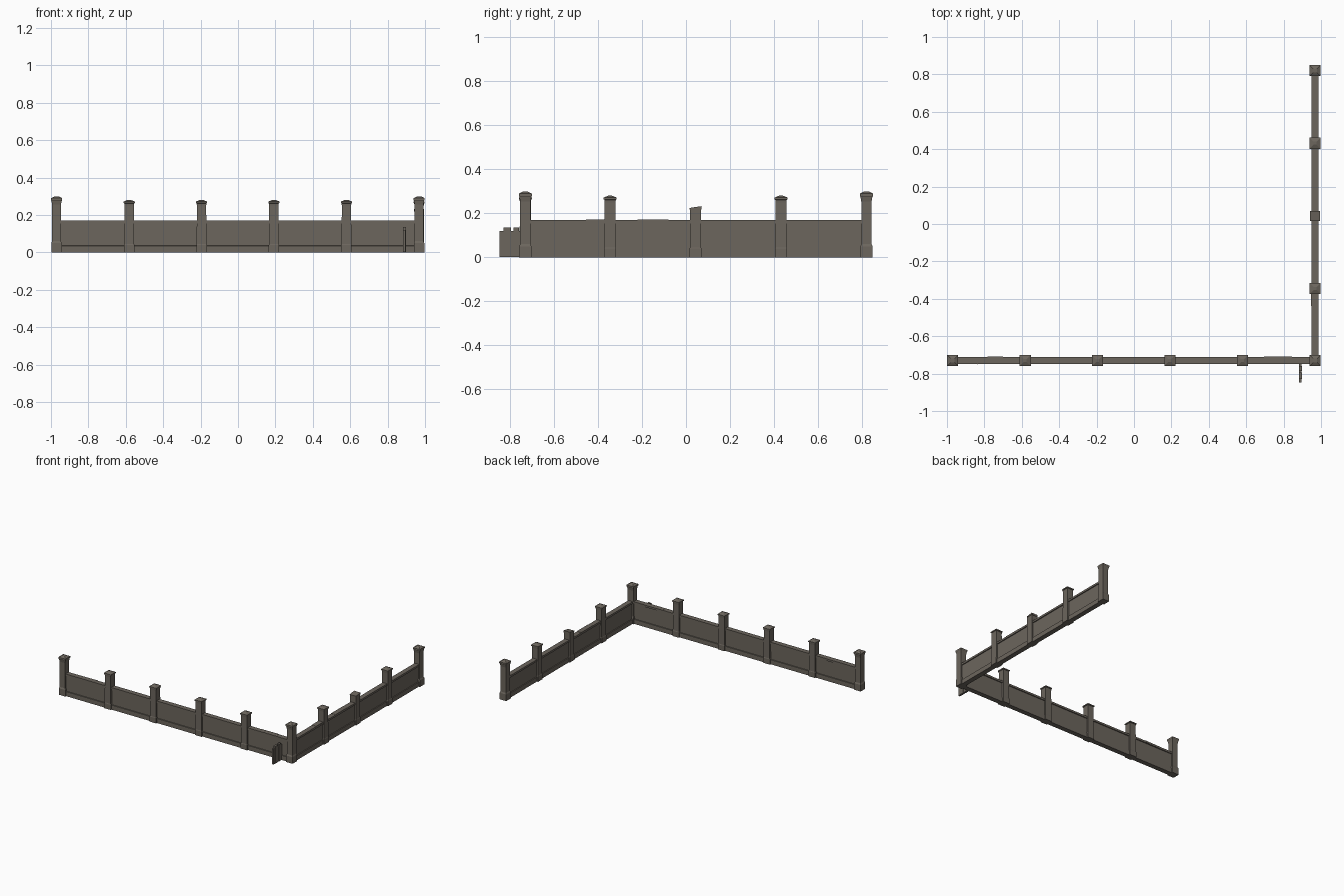
import bpy, bmesh, math
from mathutils import Matrix

if "Cube" in bpy.data.objects:
    bpy.data.objects.remove(bpy.data.objects["Cube"])

stone = bpy.data.materials.new("weathered_stone")
stone.diffuse_color = (0.15, 0.132, 0.11, 1)
stone.use_nodes = True
stone.node_tree.nodes["Principled BSDF"].inputs["Base Color"].default_value = stone.diffuse_color


def finish(name, bm):
    bmesh.ops.recalc_face_normals(bm, faces=bm.faces)
    me = bpy.data.meshes.new(name)
    bm.to_mesh(me)
    bm.free()
    me.materials.append(stone)
    ob = bpy.data.objects.new(name, me)
    bpy.context.collection.objects.link(ob)
    return ob


def box(name, x, y, z, sx, sy, sz, rot=0.0):
    """Box centred on x, y with its underside at z."""
    bm = bmesh.new()
    bmesh.ops.create_cube(bm, size=1, matrix=Matrix.Translation((x, y, z + sz / 2))
                          @ Matrix.Rotation(rot, 4, 'Z') @ Matrix.Diagonal((sx, sy, sz, 1)))
    return finish(name, bm)


def square_tower(name, x, y, rings, tilt=0.0):
    """Stack square rings (half width, height); tilt slopes the top ring."""
    bm = bmesh.new()
    prev = None
    for i, (h, z) in enumerate(rings):
        t = tilt if i == len(rings) - 1 else 0
        ring = [bm.verts.new((x + a * h, y + b * h, z + t * b))
                for a, b in ((-1, -1), (1, -1), (1, 1), (-1, 1))]
        if prev:
            for k in range(4):
                bm.faces.new((prev[k], prev[(k + 1) % 4], ring[(k + 1) % 4], ring[k]))
        else:
            bm.faces.new(ring[::-1])
        prev = ring
    bm.faces.new(prev)
    return finish(name, bm)


def wall(name, start, end):
    """Plinth, recessed panel and coping in one extruded profile."""
    half = [(0.019, 0), (0.019, 0.035), (0.013, 0.036), (0.013, 0.154),
            (0.019, 0.155), (0.019, 0.17)]
    prof = half + [(-a, z) for a, z in reversed(half)]
    dx, dy = end[0] - start[0], end[1] - start[1]
    n = math.hypot(dx, dy)
    bm = bmesh.new()
    f = bm.faces.new([bm.verts.new((start[0] - dy / n * a, start[1] + dx / n * a, z))
                      for a, z in prof])
    ext = bmesh.ops.extrude_face_region(bm, geom=[f], use_keep_orig=True)
    bmesh.ops.translate(bm, vec=(dx, dy, 0),
                        verts=[v for v in ext['geom'] if isinstance(v, bmesh.types.BMVert)])
    return finish(name, bm)


FY, RX = -0.73, 0.968
front_x = [-0.97, -0.582, -0.195, 0.192, 0.58, RX]
right_y = [FY, -0.345, 0.043, 0.432, 0.82]

# Low walls
wall("front_wall", (-0.96, FY), (RX, FY))
wall("right_wall", (RX, FY), (RX, 0.81))

# Pillar profiles: tall ones with a plinth and flared cap, plain ones, one broken
tall = [(0.028, 0), (0.028, 0.05), (0.0235, 0.06), (0.0235, 0.255), (0.027, 0.275),
        (0.030, 0.28), (0.030, 0.29), (0.010, 0.30)]
plain = [(0.028, 0), (0.028, 0.04), (0.026, 0.045), (0.025, 0.25), (0.026, 0.262),
         (0.030, 0.264), (0.030, 0.272), (0.008, 0.281)]
broken = [(0.027, 0), (0.027, 0.04), (0.0255, 0.045), (0.025, 0.218),
          (0.027, 0.219), (0.027, 0.229)]

for x in front_x:
    end = x in (front_x[0], RX)
    square_tower("corner_pillar" if end else "pillar", x, FY, tall if end else plain)
for y in right_y[1:]:
    if y == right_y[2]:
        square_tower("broken_pillar", RX, y, broken, 0.004)
    elif y == right_y[-1]:
        square_tower("corner_pillar", RX, y, tall)
    else:
        square_tower("pillar", RX, y, plain)

# Slightly shifted coping stones
box("coping_stone", -0.77, FY + 0.001, 0.156, 0.14, 0.039, 0.0145, 0.02)
box("coping_stone", 0.77, FY + 0.002, 0.156, 0.15, 0.038, 0.0145, 0.01)
box("coping_stone", RX - 0.002, -0.405, 0.156, 0.038, 0.10, 0.0155, 0.02)
box("coping_stone", RX, -0.15, 0.156, 0.038, 0.14, 0.016)

# Short open gate leaf in front of the corner
box("gate_panel", 0.89, -0.796, 0.002, 0.013, 0.104, 0.119)
for y, w in ((-0.812, 0.034), (-0.772, 0.026)):
    box("gate_plank", 0.89, y, 0.002, 0.017, w, 0.133)
